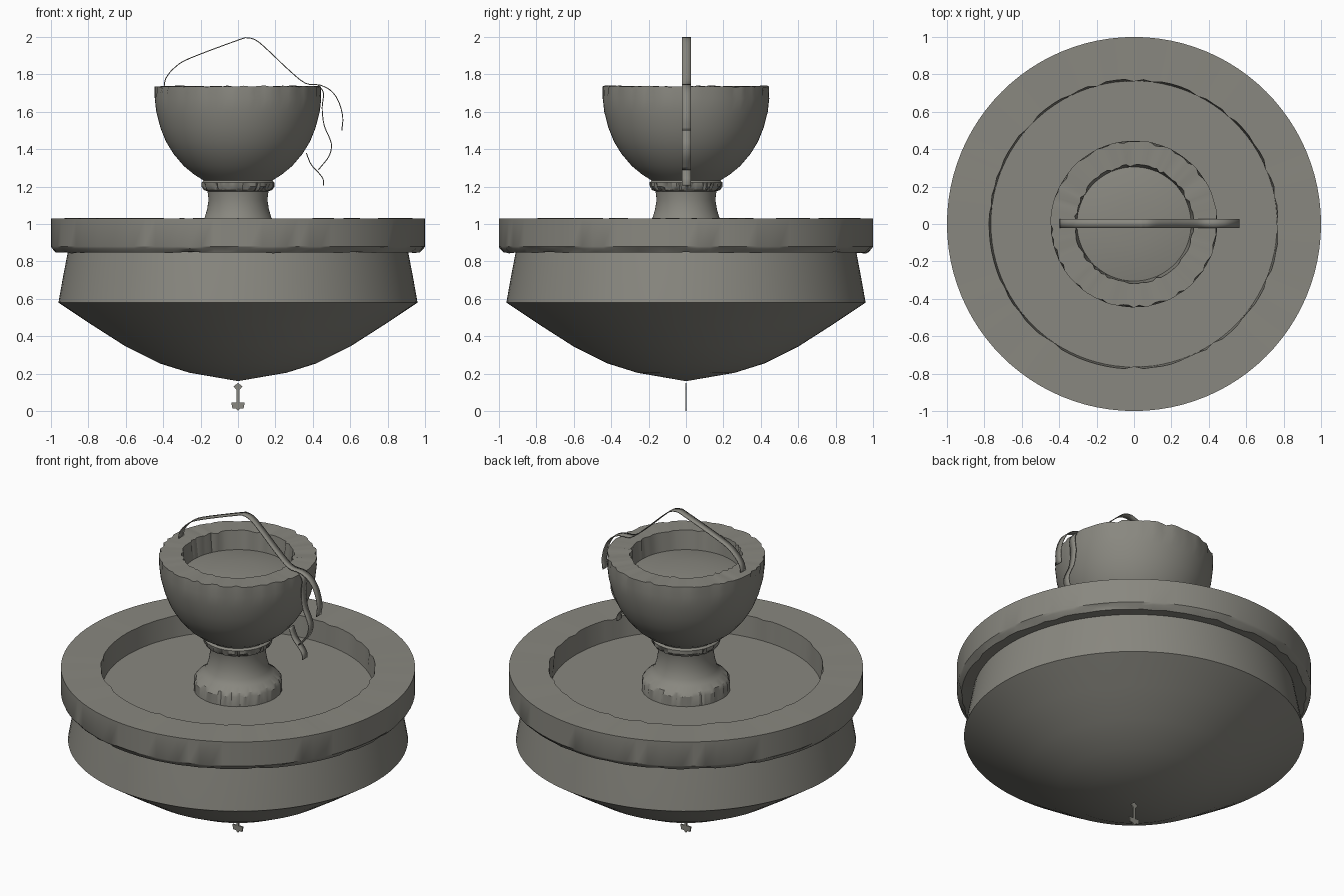
import bpy, bmesh, math, random
from mathutils import Vector

if "Cube" in bpy.data.objects:
    bpy.data.objects.remove(bpy.data.objects["Cube"])

random.seed(4)
SEG = 96


def material(name, color):
    m = bpy.data.materials.new(name)
    m.diffuse_color = (*color, 1)
    m.use_nodes = True
    m.node_tree.nodes["Principled BSDF"].inputs["Base Color"].default_value = m.diffuse_color
    return m


STONE = material("grey_stone", (0.25, 0.245, 0.215))


def finish(name, bm, angle=30):
    bmesh.ops.recalc_face_normals(bm, faces=bm.faces)
    mesh = bpy.data.meshes.new(name)
    bm.to_mesh(mesh)
    bm.free()
    obj = bpy.data.objects.new(name, mesh)
    bpy.context.collection.objects.link(obj)
    mesh.materials.append(STONE)
    bpy.ops.object.select_all(action='DESELECT')
    obj.select_set(True)
    bpy.context.view_layer.objects.active = obj
    bpy.ops.object.shade_smooth_by_angle(angle=math.radians(angle))
    return obj


def lathe(name, profile, worn=()):
    """Revolve (radius, z) points; rings listed in worn get small chips."""
    bm = bmesh.new()
    rings = []
    for i, (r, z) in enumerate(profile):
        if r == 0:
            rings.append([bm.verts.new((0, 0, z))] * SEG)
            continue
        ring = []
        for k in range(SEG):
            a = 2 * math.pi * k / SEG
            chip = random.uniform(0, 0.014) if i in worn and random.random() < 0.5 else 0
            lift = random.uniform(-0.5, 0.5) * chip
            ring.append(bm.verts.new(((r - chip) * math.cos(a), (r - chip) * math.sin(a), z + lift)))
        rings.append(ring)
    for a, b in zip(rings, rings[1:]):
        for k in range(SEG):
            n = (k + 1) % SEG
            corners = list(dict.fromkeys((a[k], a[n], b[n], b[k])))
            if len(corners) > 2:
                bm.faces.new(corners)
    return finish(name, bm)


def ribbon(name, points, y=0.003, width=0.048):
    """Thin strip following (x, z) points, smoothed with a Catmull-Rom curve."""
    p = [Vector(q) for q in points]
    p = [p[0] * 2 - p[1]] + p + [p[-1] * 2 - p[-2]]
    path = []
    for i in range(1, len(p) - 2):
        for s in range(4):
            t = s / 4
            path.append(0.5 * (2 * p[i] + (p[i + 1] - p[i - 1]) * t
                        + (2 * p[i - 1] - 5 * p[i] + 4 * p[i + 1] - p[i + 2]) * t ** 2
                        + (3 * p[i] - p[i - 1] - 3 * p[i + 1] + p[i + 2]) * t ** 3))
    path.append(p[-2])
    bm = bmesh.new()
    rows = [[bm.verts.new((q.x, y + s * width / 2, q.y)) for s in (-1, 1)] for q in path]
    for a, b in zip(rows, rows[1:]):
        bm.faces.new((a[0], a[1], b[1], b[0]))
    obj = finish(name, bm, 60)
    mod = obj.modifiers.new("thickness", 'SOLIDIFY')
    mod.thickness = 0.005
    mod.offset = 0


# Lower basin: pointed underside, tapered wall, overhanging rim, sunken floor
lathe("lower_basin", [
    (0, 0.16), (0.26, 0.205), (0.42, 0.255), (0.60, 0.345), (0.78, 0.46), (0.96, 0.58),
    (0.935, 0.72), (0.91, 0.85), (0.975, 0.848), (0.995, 0.868), (1.0, 0.88), (1.0, 1.03),
    (0.775, 1.03), (0.765, 0.90), (0, 0.90)], worn=(8, 9, 12))

# Pedestal: round foot, flared neck, collar
lathe("pedestal", [
    (0, 0.89), (0.25, 0.89), (0.25, 0.96), (0.235, 0.98), (0.20, 1.005), (0.178, 1.035),
    (0.165, 1.08), (0.157, 1.13), (0.163, 1.175), (0.183, 1.182), (0.195, 1.20),
    (0.195, 1.222), (0.18, 1.235), (0, 1.235)], worn=(2, 9, 10))

# Upper bowl with a sunken, slightly domed centre
lathe("upper_bowl", [
    (0, 1.225), (0.18, 1.23), (0.235, 1.265), (0.29, 1.31), (0.345, 1.375), (0.385, 1.44),
    (0.415, 1.515), (0.437, 1.60), (0.445, 1.67), (0.447, 1.735), (0.32, 1.735),
    (0.305, 1.62), (0.22, 1.637), (0.11, 1.647), (0, 1.65)], worn=(9, 10))

# Ribbons: arch over the bowl, and two strands hanging down its side
ribbon("arching_ribbon", [
    (-0.395, 1.735), (-0.385, 1.78), (-0.34, 1.835), (-0.26, 1.885), (0.0, 1.983),
    (0.05, 1.995), (0.10, 1.98), (0.17, 1.92), (0.27, 1.825), (0.36, 1.753), (0.44, 1.742),
    (0.50, 1.71), (0.54, 1.65), (0.56, 1.57), (0.555, 1.50)])
ribbon("hanging_ribbon", [
    (0.43, 1.742), (0.457, 1.70), (0.45, 1.62), (0.46, 1.53), (0.485, 1.47),
    (0.50, 1.42), (0.485, 1.36), (0.43, 1.29)])
ribbon("curled_ribbon", [
    (0.365, 1.38), (0.39, 1.32), (0.43, 1.275), (0.455, 1.24), (0.457, 1.205)])

# Small flat drip hanging below the basin: diamond tip, shaft, barbed end
half = [(0, 0.15), (0.024, 0.132), (0.007, 0.112), (0.007, 0.045), (0.036, 0.045),
        (0.03, 0.014), (0.012, 0.014), (0, 0.0)]
outline = half + [(-x, z) for x, z in half[-2:0:-1]]
bm = bmesh.new()
face = bm.faces.new([bm.verts.new((x, -0.004, z)) for x, z in outline])
ext = bmesh.ops.extrude_face_region(bm, geom=[face])
bmesh.ops.translate(bm, vec=(0, 0.008, 0), verts=[v for v in ext["geom"] if isinstance(v, bmesh.types.BMVert)])
finish("hanging_drip", bm)
